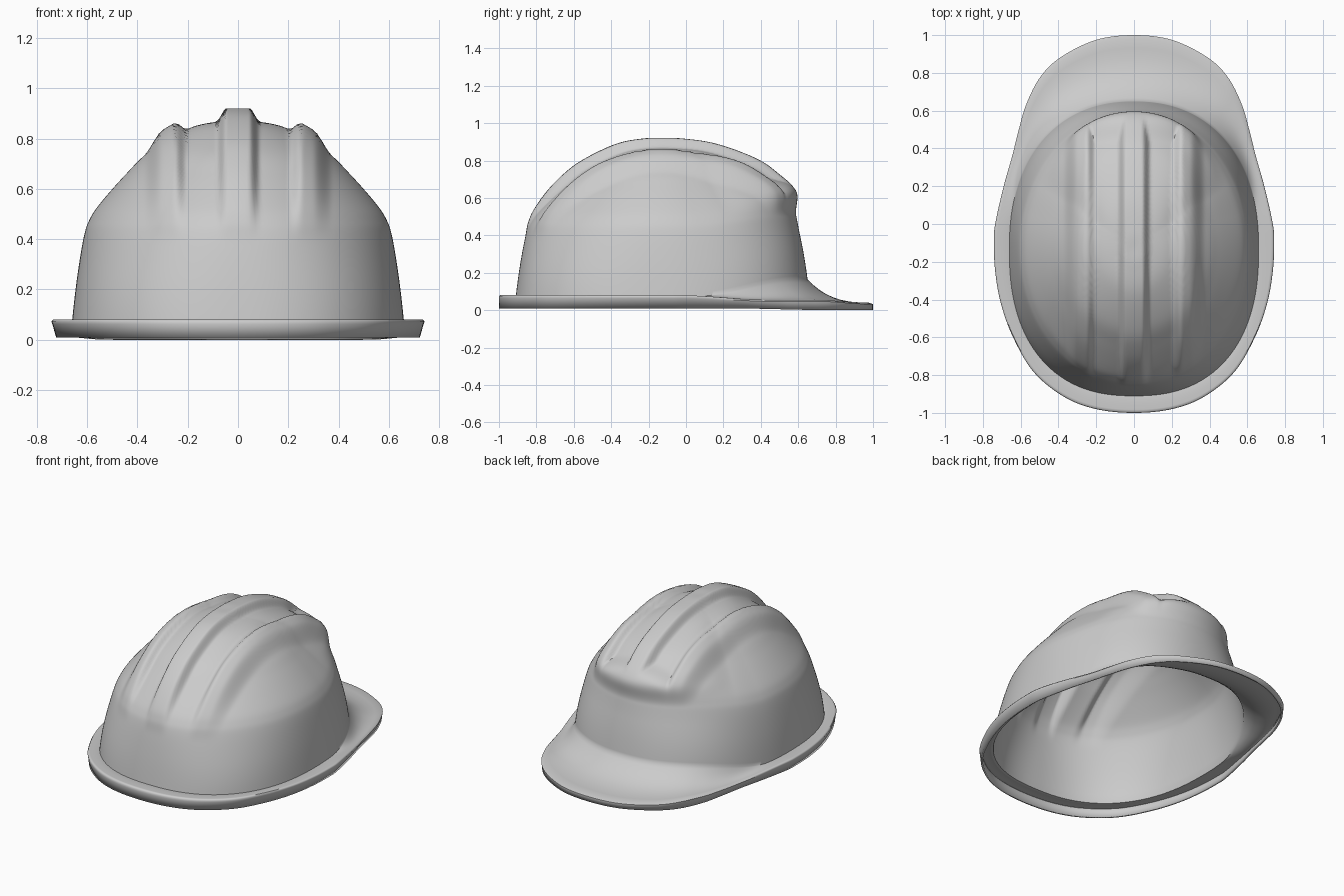
import bpy, bmesh, math
from mathutils import Vector

if "Cube" in bpy.data.objects:
    bpy.data.objects.remove(bpy.data.objects["Cube"])

N = 320                 # points around each ring
CY = -0.13              # centre of the dome in y
HX, HY = 0.66, 0.78     # dome half width and half length


def ss(a, b, v):
    t = min(1, max(0, (v - a) / (b - a)))
    return t * t * (3 - 2 * t)


def lerp(a, b, t):
    return a + (b - a) * t


def spline(pts, steps):
    # Catmull-Rom through all but the first and last point
    out = []
    for p0, p1, p2, p3 in zip(pts, pts[1:], pts[2:], pts[3:]):
        p0, p1, p2, p3 = map(Vector, (p0, p1, p2, p3))
        for k in range(steps):
            t = k / steps
            out.append(0.5 * (2 * p1 + (p2 - p0) * t + (2 * p0 - 5 * p1 + 4 * p2 - p3) * t * t
                              + (3 * p1 - p0 - 3 * p2 + p3) * t ** 3))
    return out


# Rim outline seen from above (right half, back to front), as a radius by angle
half = [(0, -1), (.2, -.98), (.37, -.915), (.53, -.785), (.64, -.6), (.705, -.42),
        (.735, -.25), (.742, -.1), (.735, 0), (.69, .2), (.645, .36), (.61, .5),
        (.57, .635), (.495, .78), (.385, .885), (.2, .975), (0, 1)]
outline = half + [(-x, y) for x, y in half[-2:0:-1]]
outline = spline(outline[-1:] + outline + outline[:2], 12)
polar = sorted((math.atan2(p.y - CY, p.x) % math.tau, math.hypot(p.x, p.y - CY)) for p in outline)
polar = [(polar[-1][0] - math.tau, polar[-1][1])] + polar + [(polar[0][0] + math.tau, polar[0][1])]


def rim_radius(a):
    for (a0, r0), (a1, r1) in zip(polar, polar[1:]):
        if a0 <= a <= a1:
            return lerp(r0, r1, (a - a0) / max(a1 - a0, 1e-9))


def dome_radius(a, z):
    # squarish oval at the base, plain ellipse near the crown
    n = lerp(2.25 if math.sin(a) > 0 else 2.38, 2.0, ss(.1, .6, z))
    return (abs(math.cos(a) / HX) ** n + abs(math.sin(a) / HY) ** n) ** (-1 / n)


# Dome profile: fraction of base radius, height
profile = spline([(1.02, -.08), (1, .08), (.97, .25), (.93, .41), (.895, .48), (.83, .545),
                  (.68, .657), (.53, .752), (.3, .84), (.12, .868), (0, .87), (-.12, .868)], 8)


def rib(x, y, z):
    # three raised ribs that merge into one panel at the brim end
    ax = abs(x)
    outer = 1 - ss(.30, .375, ax)
    centre = 1 - ss(.045, .088, ax)
    side = ss(.2, .255, ax) * outer
    merge = ss(.42, .54, y) * outer
    fade = ss(.5, .66, z) if y > CY else ss(.38, .68, z)
    return .05 * max(centre, side, merge) * fade


def column(a):
    # one slice of the shell, from the lip's lower edge up to the crown
    c, s = math.cos(a), math.sin(a)
    rr, rd = rim_radius(a), dome_radius(a, 0)
    y_rim = CY + rr * s
    front = ss(.3, .95, s)
    z_base = lerp(.075, .165, front)
    z_edge = lerp(.08, .055, ss(-.05, .45, y_rim)) - .015 * ss(.7, 1, y_rim)
    z_low = .01 * (1 - ss(.2, .8, y_rim))
    shrink = lerp(.975, 1, abs(s) ** 2)
    pts = [(rr * shrink * c, CY + rr * shrink * s, z_low),
           (rr * lerp(shrink, 1, .8) * c, CY + rr * lerp(shrink, 1, .8) * s, lerp(z_low, z_edge, .75))]
    for t in (1, .93, .8, .65, .5, .38, .27, .18, .1, .05):
        r = lerp(rd, rr, t)
        z = z_edge + (z_base - z_edge) * (1 - t) ** 3 - (.008 if t == 1 else 0)
        pts.append((r * c, CY + r * s, z))
    for f, z in profile:
        rd = dome_radius(a, z)
        f += .1 * ss(.55, .98, s) * ss(0, .6, f) * (1 - ss(.77, .95, f))
        z = z_base + (z - .08) / .79 * (.87 - z_base)
        x, y = rd * f * c, CY + rd * f * s
        d = Vector((0, y - CY, z - .1)).normalized() * rib(x, y, z)
        pts.append((x, y + d.y, z + d.z))
    return pts


# Helmet shell: dome, ribs, brim and lip in one skin
bm = bmesh.new()
cols = [[bm.verts.new(p) for p in column(math.tau * i / N)] for i in range(N)]
top = bm.verts.new((0, CY, .92))
for i in range(N):
    a, b = cols[i], cols[(i + 1) % N]
    for k in range(len(a) - 1):
        bm.faces.new((a[k], b[k], b[k + 1], a[k + 1]))
    bm.faces.new((a[-1], b[-1], top))
mesh = bpy.data.meshes.new("helmet_shell")
bm.to_mesh(mesh)
bm.free()
shell = bpy.data.objects.new("helmet_shell", mesh)
bpy.context.collection.objects.link(shell)

# Thin wall towards the inside
wall = shell.modifiers.new("wall", 'SOLIDIFY')
wall.thickness = .012
wall.offset = -1

bpy.context.view_layer.objects.active = shell
shell.select_set(True)
bpy.ops.object.shade_smooth_by_angle(angle=math.radians(60))
